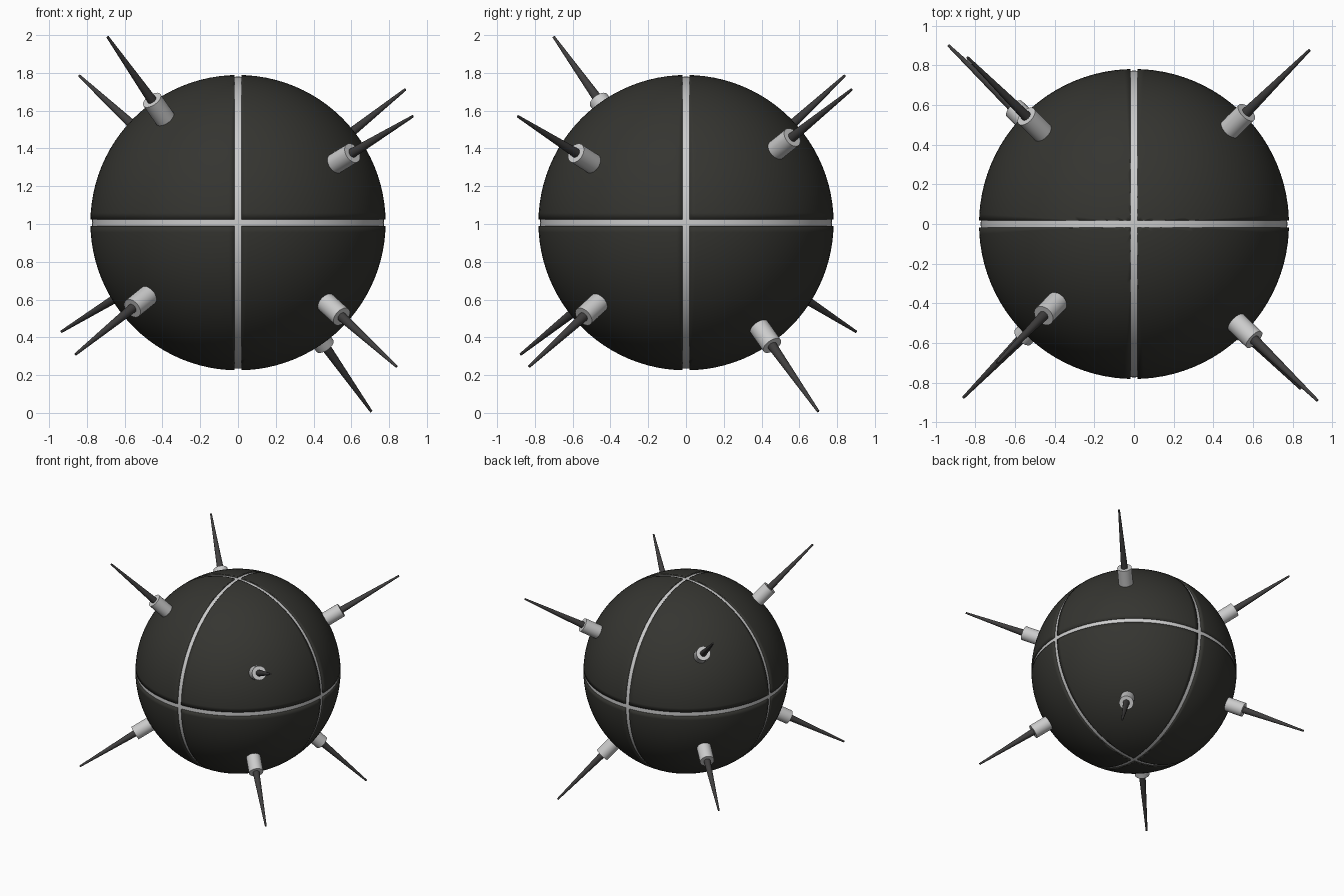
import bpy, bmesh, math
from mathutils import Vector

if "Cube" in bpy.data.objects:
    bpy.data.objects.remove(bpy.data.objects["Cube"])

CENTRE = Vector((0, 0, 1.007))
R = 0.782
GAP = 0.018


def material(name, rgb):
    m = bpy.data.materials.new(name)
    m.diffuse_color = (*rgb, 1)
    m.use_nodes = True
    m.node_tree.nodes["Principled BSDF"].inputs["Base Color"].default_value = m.diffuse_color
    return m


panel_mat = material("dark_shell", (0.035, 0.035, 0.03))
spike_mat = material("dark_spike", (0.05, 0.048, 0.048))


def finish(ob, name, mat=None):
    ob.name = name
    if mat:
        ob.data.materials.append(mat)
    bpy.ops.object.select_all(action='DESELECT')
    ob.select_set(True)
    bpy.context.view_layer.objects.active = ob
    bpy.ops.object.shade_smooth_by_angle(angle=math.radians(35))
    return ob


def frustum(name, axis, d0, d1, r0, r1, mat=None):
    """Cone section along a ray from the ball's centre."""
    bpy.ops.mesh.primitive_cone_add(vertices=24, radius1=r0, radius2=r1, depth=d1 - d0,
                                    location=CENTRE + axis * (d0 + d1) / 2)
    ob = bpy.context.object
    ob.rotation_euler = axis.to_track_quat('Z', 'Y').to_euler()
    return finish(ob, name, mat)


# Grey core seen through the seams
bpy.ops.mesh.primitive_uv_sphere_add(segments=96, ring_count=48, radius=R - 0.009, location=CENTRE)
finish(bpy.context.object, "inner_core")

# Eight shell panels: a sphere split along three planes, then thickened inward
bm = bmesh.new()
bmesh.ops.create_uvsphere(bm, u_segments=96, v_segments=48, radius=R)
for i in range(3):
    for s in (-1, 1):
        n = Vector((0, 0, 0))
        n[i] = 1
        bmesh.ops.bisect_plane(bm, geom=bm.verts[:] + bm.edges[:] + bm.faces[:],
                               plane_co=n * s * GAP, plane_no=n, dist=1e-5)
seam = [f for f in bm.faces if min(abs(c) for c in f.calc_center_median()) < GAP - 1e-5]
bmesh.ops.delete(bm, geom=seam, context='FACES')
me = bpy.data.meshes.new("shell_panels")
bm.to_mesh(me)
bm.free()
shell = bpy.data.objects.new("shell_panels", me)
bpy.context.collection.objects.link(shell)
shell.location = CENTRE
finish(shell, "shell_panels", panel_mat)
sol = shell.modifiers.new("thickness", 'SOLIDIFY')
sol.thickness = 0.02
sol.offset = -1
# thicken before the smoothing so the panel rims stay crisp
shell.modifiers.move(len(shell.modifiers) - 1, 0)

# One collar and tapered spike per panel, aimed at these tips
tips = [(-0.69, -0.70, 1.99), (0.925, -0.89, 1.57), (-0.84, 0.84, 1.785), (0.885, 0.877, 1.712),
        (-0.86, -0.875, 0.31), (0.84, -0.83, 0.245), (-0.935, 0.90, 0.43), (0.705, 0.70, 0.008)]
for i, tip in enumerate(tips, 1):
    ray = Vector(tip) - CENTRE
    axis = ray.normalized()
    frustum(f"collar_{i}", axis, 0.72, 0.918, 0.055, 0.055)
    frustum(f"spike_{i}", axis, 0.88, ray.length, 0.027, 0.007, spike_mat)
